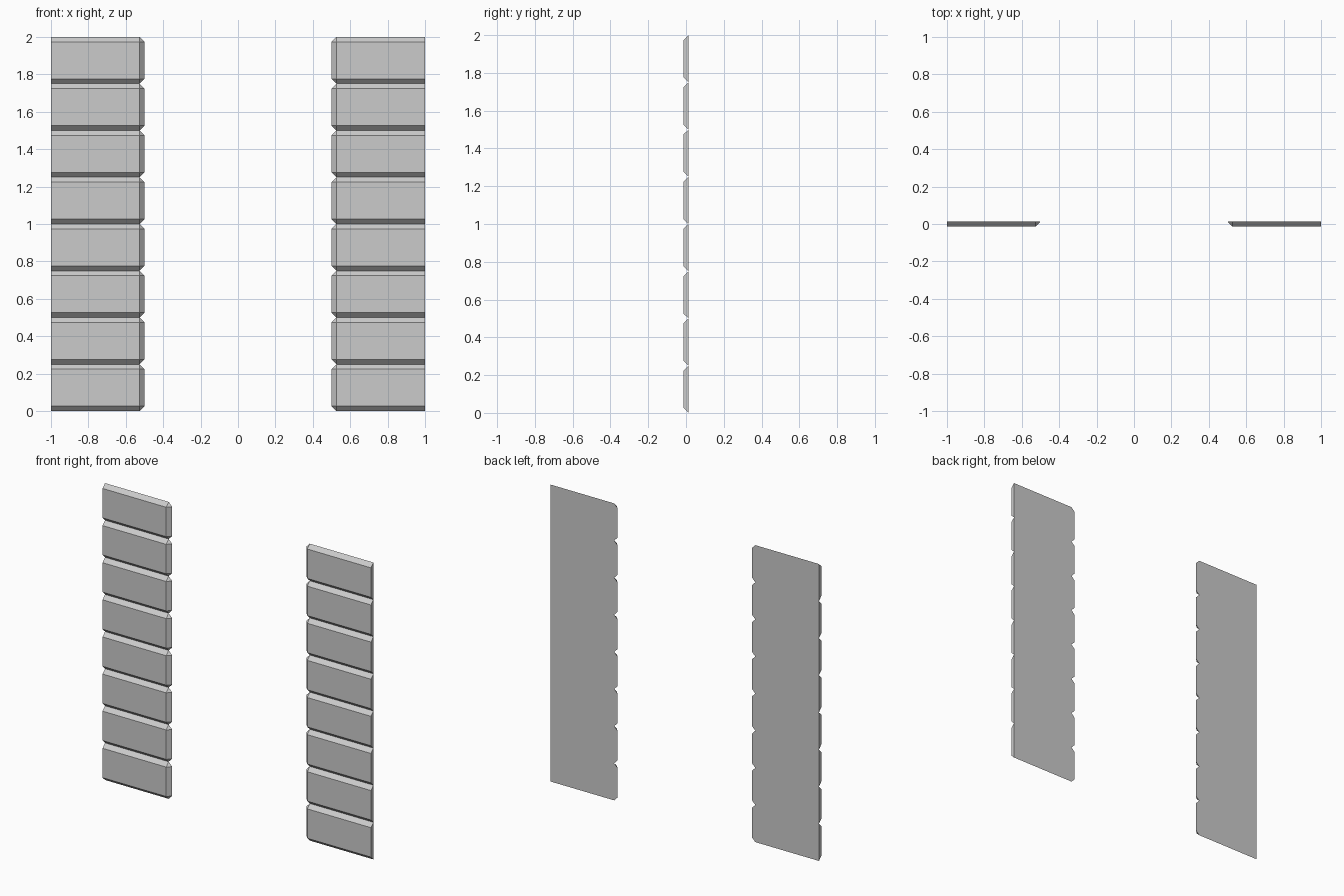
import bpy, bmesh, math

if "Cube" in bpy.data.objects:
    bpy.data.objects.remove(bpy.data.objects["Cube"])

HALF_DEPTH = 0.0133   # half board thickness
BEVEL = 0.026         # width of the slanted edges
BOARD = 0.25          # board height
INNER, OUTER = 0.5, 1.0


def board_mesh(name):
    # One plank: full outline at the back, bevelled smaller face at the front
    lo, hi, x = BEVEL, BOARD - BEVEL, INNER + BEVEL
    back = [(OUTER, 0), (OUTER, BOARD), (x, BOARD), (INNER, hi), (INNER, lo), (x, 0)]
    front = [(OUTER, lo), (OUTER, hi), (x, hi), (x, lo)]
    bm = bmesh.new()
    for px, pz in back:
        bm.verts.new((px, HALF_DEPTH, pz))
    for px, pz in front:
        bm.verts.new((px, -HALF_DEPTH, pz))
    bmesh.ops.convex_hull(bm, input=bm.verts[:])
    bmesh.ops.dissolve_limit(bm, angle_limit=math.radians(1),
                             verts=bm.verts[:], edges=bm.edges[:])
    bmesh.ops.recalc_face_normals(bm, faces=bm.faces[:])
    mesh = bpy.data.meshes.new(name)
    bm.to_mesh(mesh)
    bm.free()
    return mesh


# Siding panels: eight stacked planks, mirrored to the other side
siding = bpy.data.objects.new("siding_panels", board_mesh("siding_board"))
bpy.context.collection.objects.link(siding)

stack = siding.modifiers.new("stack", 'ARRAY')
stack.count = 8
stack.use_relative_offset = False
stack.use_constant_offset = True
stack.constant_offset_displace = (0, 0, BOARD)

mirror = siding.modifiers.new("mirror", 'MIRROR')
mirror.use_axis = (True, False, False)
mirror.use_mirror_merge = False
